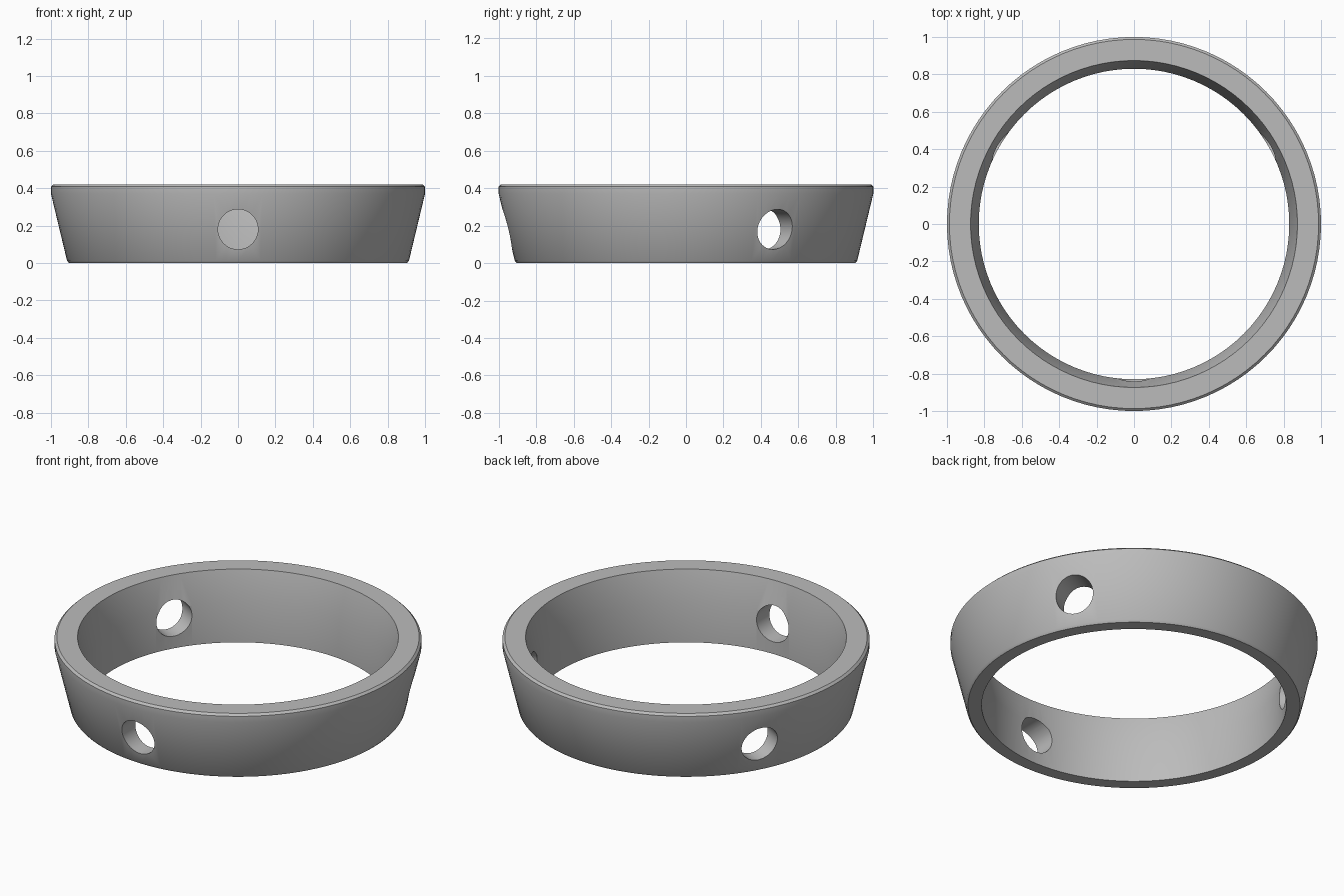
import bpy, math
from mathutils import Vector

if "Cube" in bpy.data.objects:
    bpy.data.objects.remove(bpy.data.objects["Cube"])

SEGMENTS = 96


def make_material(name, value):
    mat = bpy.data.materials.new(name)
    mat.use_nodes = True
    color = (value, value, value, 1)
    mat.diffuse_color = color
    mat.node_tree.nodes["Principled BSDF"].inputs["Base Color"].default_value = color
    return mat


def lathe(name, profile):
    """Spin a closed (radius, height) profile around z."""
    n = len(profile)
    verts, faces = [], []
    for i in range(SEGMENTS):
        a = math.tau * i / SEGMENTS
        verts += [(r * math.cos(a), r * math.sin(a), z) for r, z in profile]
        j = (i + 1) % SEGMENTS
        for k in range(n):
            m = (k + 1) % n
            faces.append((i * n + k, j * n + k, j * n + m, i * n + m))
    mesh = bpy.data.meshes.new(name)
    mesh.from_pydata(verts, [], faces)
    obj = bpy.data.objects.new(name, mesh)
    bpy.context.collection.objects.link(obj)
    return obj


# Tapered ring: flared outside, straight bore opening into a cone
ring = lathe("tapered_ring", [
    (0.83, 0), (0.904, 0), (0.914, 0.012), (1.0, 0.37),
    (1.0, 0.408), (0.987, 0.42), (0.874, 0.42), (0.83, 0.24),
])
ring.data.materials.append(make_material("grey metal", 0.5))

# Three radial screw holes, evenly spaced
for degrees in (-90, 30, 150):
    a = math.radians(degrees)
    direction = Vector((math.cos(a), math.sin(a), 0))
    bpy.ops.mesh.primitive_cylinder_add(
        vertices=48, radius=0.107, depth=0.5,
        location=direction * 0.9 + Vector((0, 0, 0.18)),
        rotation=(0, math.pi / 2, a))
    cutter = bpy.context.object
    cutter.name = "hole_cutter"
    cutter.hide_render = True
    bpy.context.view_layer.objects.active = ring
    mod = ring.modifiers.new("hole", "BOOLEAN")
    mod.operation = "DIFFERENCE"
    mod.solver = "EXACT"
    mod.object = cutter
    bpy.ops.object.modifier_apply(modifier=mod.name)
    bpy.data.objects.remove(cutter)

# Smooth walls with crisp rims
bpy.ops.object.select_all(action="DESELECT")
ring.select_set(True)
bpy.context.view_layer.objects.active = ring
bpy.ops.object.shade_smooth_by_angle(angle=math.radians(30))
